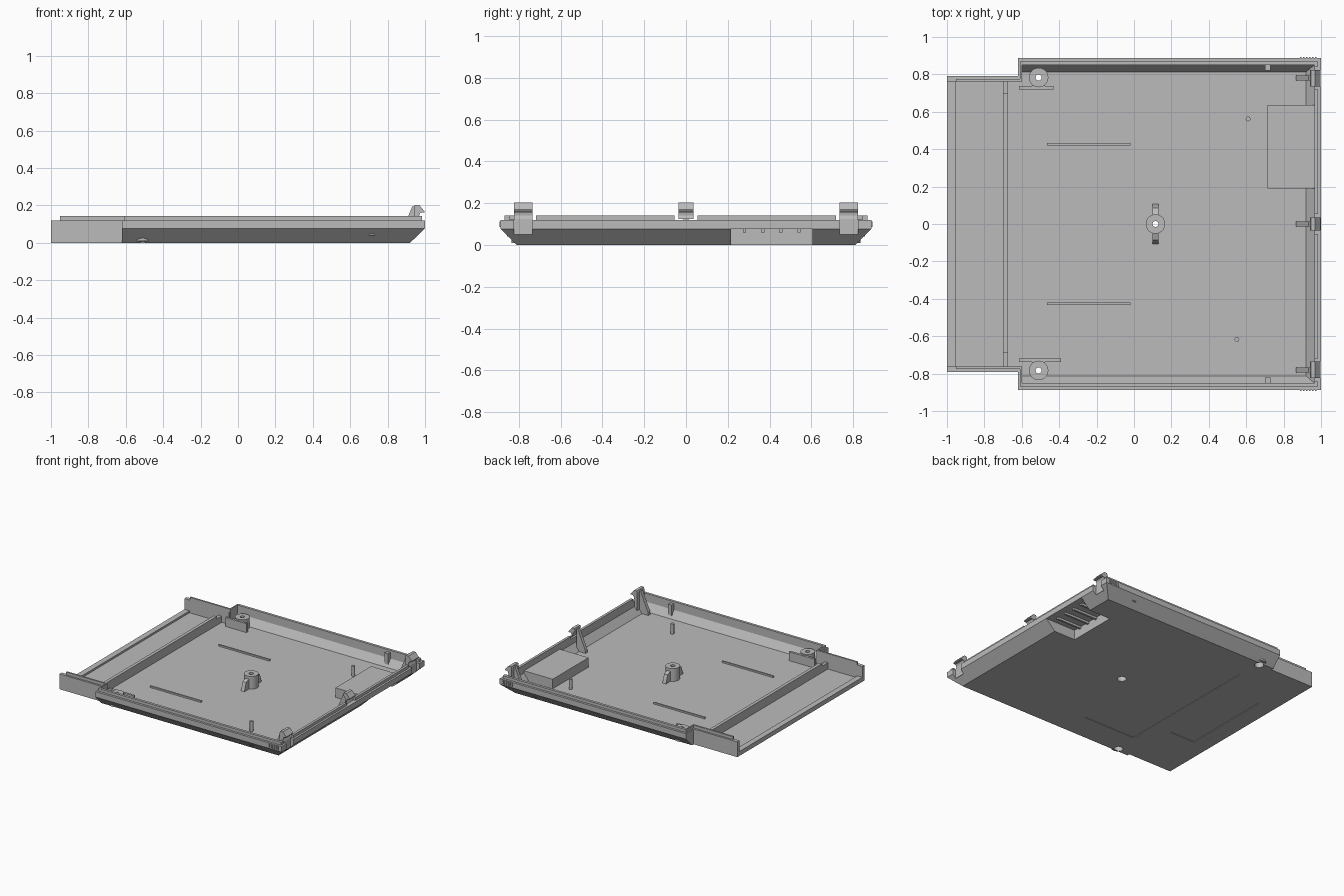
import bpy, bmesh, math

if "Cube" in bpy.data.objects:
    bpy.data.objects.remove(bpy.data.objects["Cube"])

grey = bpy.data.materials.new("light grey plastic")
grey.diffuse_color = (0.5, 0.5, 0.5, 1)
grey.use_nodes = True
grey.node_tree.nodes["Principled BSDF"].inputs["Base Color"].default_value = grey.diffuse_color


def finish(name, bm):
    bmesh.ops.recalc_face_normals(bm, faces=bm.faces)
    me = bpy.data.meshes.new(name)
    bm.to_mesh(me)
    bm.free()
    me.materials.append(grey)
    ob = bpy.data.objects.new(name, me)
    bpy.context.collection.objects.link(ob)
    return ob


def loft(name, rings):
    """Closed solid through a chain of rectangles (x0, x1, y0, y1, z)."""
    bm = bmesh.new()
    vs = [[bm.verts.new(p) for p in ((a, c, z), (b, c, z), (b, d, z), (a, d, z))]
          for a, b, c, d, z in rings]
    for r, s in zip(vs, vs[1:]):
        for i in range(4):
            j = (i + 1) % 4
            bm.faces.new((r[i], r[j], s[j], s[i]))
    bm.faces.new(vs[0][::-1])
    bm.faces.new(vs[-1])
    return finish(name, bm)


def box(name, x0, x1, y0, y1, z0, z1):
    y0, y1 = min(y0, y1), max(y0, y1)
    return loft(name, [(x0, x1, y0, y1, z0), (x0, x1, y0, y1, z1)])


def prism(name, pts, axis, a, b):
    """Extrude a profile along y (points are x,z) or along x (points are y,z)."""
    bm = bmesh.new()
    ends = [[bm.verts.new((p, t, q) if axis == 'y' else (t, p, q)) for p, q in pts]
            for t in (a, b)]
    n = len(pts)
    for i in range(n):
        j = (i + 1) % n
        bm.faces.new((ends[0][i], ends[0][j], ends[1][j], ends[1][i]))
    bm.faces.new(ends[0][::-1])
    bm.faces.new(ends[1])
    return finish(name, bm)


def cyl(name, x, y, r, z0, z1, n=32):
    bm = bmesh.new()
    bmesh.ops.create_cone(bm, cap_ends=True, segments=n, radius1=r, radius2=r, depth=z1 - z0)
    bmesh.ops.translate(bm, verts=bm.verts, vec=(x, y, (z0 + z1) / 2))
    return finish(name, bm)


def cut(targets, cutter):
    cutter.hide_render = True
    for ob in targets:
        m = ob.modifiers.new("cut", 'BOOLEAN')
        m.operation, m.solver, m.object = 'DIFFERENCE', 'EXACT', cutter
        bpy.context.view_layer.objects.active = ob
        bpy.ops.object.modifier_apply(modifier=m.name)
    bpy.data.objects.remove(cutter)


F, RIM, LIP = 0.02, 0.12, 0.142      # floor, wall and lip heights

# Main tray: sloped outer sides, stepped lip, sloped inside
profile = [(-0.62, 0.92, 0.81, 0), (-0.62, 1, 0.887, 0.077), (-0.62, 1, 0.887, RIM),
           (-0.61, 0.984, 0.87, RIM), (-0.61, 0.984, 0.87, LIP), (-0.6, 0.964, 0.85, LIP),
           (-0.6, 0.964, 0.85, 0.077), (-0.6, 0.92, 0.812, F)]
shell = loft("main_tray", [(a, b, -y, y, z) for a, b, y, z in profile])
cut([shell], box("cutter", -0.7, -0.58, -0.765, 0.765, F, 0.3))

# Narrow rear extension: floor, raised edge, end walls with lip
rear = box("rear_floor", -1, -0.62, -0.79, 0.79, 0, F)
box("rear_edge", -1, -0.955, -0.762, 0.762, F, 0.035)
box("cross_wall", -0.70, -0.675, -0.69, 0.70, F, 0.09)
for s in (-1, 1):
    box("rear_side_wall", -1, -0.61, s * 0.762, s * 0.79, F, RIM)
    box("rear_side_lip", -0.953, -0.6, s * 0.762, s * 0.776, RIM, LIP)
    box("cross_wall_end", -0.70, -0.675, s * 0.69, s * 0.765, F, 0.07)

# Connector pocket housing, cut from beneath
housing = loft("connector_housing", [(0.715, 0.925, 0.19, 0.635, 0.01),
                                     (0.715, 0.97, 0.19, 0.635, 0.075),
                                     (0.715, 0.97, 0.19, 0.635, 0.095)])
cut([shell, housing], box("cutter", 0.735, 1.1, 0.215, 0.605, -0.1, 0.077))
for i in range(4):
    y = 0.28 + i * 0.087
    box("pocket_rib", 0.735, 0.95, y - 0.008, y + 0.008, 0.06, 0.08)

# Screw posts, with holes through the floor
posts = [cyl("centre_post", 0.115, 0, 0.052, 0.01, 0.12)]
for s in (-1, 1):
    posts.append(cyl("corner_post", -0.51, s * 0.783, 0.052, 0.01, 0.1))
    box("corner_bracket", -0.615, -0.43 if s > 0 else -0.39, s * 0.72, s * 0.737, F, 0.09)
    box("bracket_web", -0.545, -0.475, s * 0.73, s * 0.745, F, 0.09)
    prism("centre_post_fin", [(s * 0.045, F), (s * 0.107, F), (s * 0.085, 0.085),
                              (s * 0.045, 0.1)], 'x', 0.1, 0.13)
for x, y in ((0.115, 0), (-0.51, 0.783), (-0.51, -0.783)):
    cut([shell] + posts, cyl("cutter", x, y, 0.016, -0.1, 0.3))
    cut([shell] + posts, cyl("cutter", x, y, 0.033, -0.1, 0.05))

# Shallow label recesses underneath
cut([shell], box("cutter", -0.49, -0.035, -0.59, 0.59, -0.1, 0.004))
cut([rear], box("cutter", -0.86, -0.645, -0.36, 0.36, -0.1, 0.004))

# Snap clips along the right edge, each with a slot in the rim and a bracing rib
hook = [(0.94, 0.05), (0.94, 0.19), (0.945, 0.203), (0.968, 0.203), (0.996, 0.17), (0.996, 0.163),
        (0.978, 0.163), (0.97, 0.153), (0.968, 0.14), (0.974, 0.125), (0.974, 0.05)]
rib = [(0.865, F), (0.868, 0.045), (0.905, 0.13), (0.932, 0.195), (0.945, 0.195), (0.945, 0.04),
       (0.925, F)]
for y, w in ((-0.78, 0.044), (0, 0.036), (0.78, 0.044)):
    cut([shell], box("cutter", 0.93, 1.1, y - w - 0.018, y + w + 0.018, RIM, 0.3))
    if y:
        cut([shell], box("cutter", 0.974, 1.1, y - w, y + w, 0.05, 0.3))
        prism("clip", hook, 'y', y - w, y + w)
    else:
        prism("clip", [(x, max(z, 0.1)) for x, z in hook[1:-1]], 'y', -w, w)
    prism("clip_brace", rib, 'y', y - 0.013, y + 0.013)

# Floor ridges, locating pins, wall ribs and outer grip ribs
for s in (-1, 1):
    box("floor_ridge", -0.465, -0.02, s * 0.419, s * 0.432, 0.015, 0.032)
    box("wall_rib", 0.70, 0.73, s * 0.822, s * 0.856, 0.04, 0.125)
    for i in range(6):
        x = 0.888 + i * 0.016
        box("grip_rib", x, x + 0.007, s * 0.88, s * 0.893, 0.085, 0.113)
for x, y in ((0.61, 0.562), (0.55, -0.617)):
    cyl("locating_pin", x, y, 0.013, 0.015, 0.1, 20)

# Keep flat faces flat while rounding the posts
for ob in list(bpy.data.objects):
    if "post" in ob.name or "pin" in ob.name:
        bpy.ops.object.select_all(action='DESELECT')
        ob.select_set(True)
        bpy.context.view_layer.objects.active = ob
        bpy.ops.object.shade_smooth_by_angle(angle=math.radians(30))
